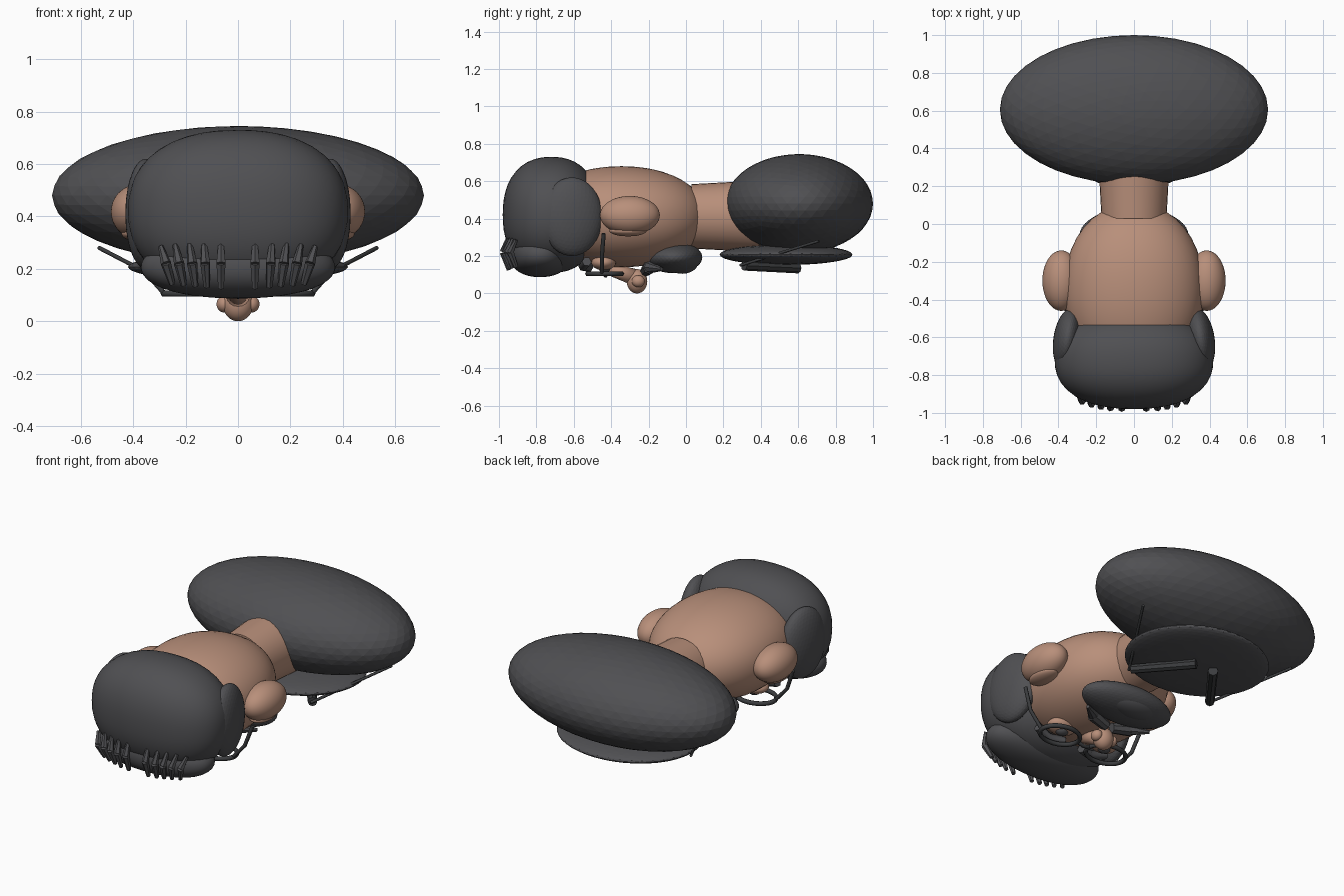
import bpy, bmesh, math
from mathutils import Vector

if "Cube" in bpy.data.objects:
    bpy.data.objects.remove(bpy.data.objects["Cube"])


def material(name, rgb):
    m = bpy.data.materials.new(name)
    m.diffuse_color = (*rgb, 1)
    m.use_nodes = True
    m.node_tree.nodes["Principled BSDF"].inputs["Base Color"].default_value = m.diffuse_color
    return m


SKIN = material("skin", (0.48, 0.275, 0.195))
DARK = material("charcoal", (0.08, 0.08, 0.086))
BLACK = material("frame_black", (0.045, 0.047, 0.05))


def finish(name, bm, mat, smooth=True):
    me = bpy.data.meshes.new(name)
    bmesh.ops.recalc_face_normals(bm, faces=bm.faces)
    bm.to_mesh(me)
    bm.free()
    for p in me.polygons:
        p.use_smooth = smooth
    me.materials.append(mat)
    ob = bpy.data.objects.new(name, me)
    bpy.context.collection.objects.link(ob)
    return ob


def blob(name, c, r, mat, power=2.0, smooth=True, turn=0.0):
    """Ellipsoid, made boxier by a power above 2."""
    bm = bmesh.new()
    bmesh.ops.create_icosphere(bm, subdivisions=4, radius=1)
    for v in bm.verts:
        d = v.co.normalized()
        k = sum(abs(a) ** power for a in d) ** (-1 / power)
        p = Vector((d.x * k * r[0], d.y * k * r[1], d.z * k * r[2]))
        ca, sa = math.cos(turn), math.sin(turn)
        v.co = Vector((p.x * ca - p.y * sa + c[0], p.x * sa + p.y * ca + c[1], p.z + c[2]))
    return finish(name, bm, mat, smooth)


def rod(name, a, b, r1, r2, mat, sides=8, smooth=False):
    a, b = Vector(a), Vector(b)
    bm = bmesh.new()
    bmesh.ops.create_cone(bm, cap_ends=True, segments=sides, radius1=r1, radius2=r2,
                          depth=(b - a).length)
    q = (b - a).to_track_quat('Z', 'Y')
    for v in bm.verts:
        v.co = q @ v.co + (a + b) / 2
    ob = finish(name, bm, mat, smooth)
    return ob


def wire(name, pts, radius, mat, closed=False):
    cu = bpy.data.curves.new(name, 'CURVE')
    cu.dimensions = '3D'
    cu.bevel_depth = radius
    cu.bevel_resolution = 1
    cu.use_fill_caps = True
    s = cu.splines.new('POLY')
    s.points.add(len(pts) - 1)
    for p, co in zip(s.points, pts):
        p.co = (*co, 1)
    s.use_cyclic_u = closed
    cu.materials.append(mat)
    ob = bpy.data.objects.new(name, cu)
    bpy.context.collection.objects.link(ob)
    return ob


# Torso, neck and head
blob("torso", (0, 0.605, 0.48), (0.71, 0.395, 0.265), DARK, smooth=False)
blob("shirt_front", (0, 0.535, 0.207), (0.42, 0.355, 0.055), DARK, smooth=False)
neck = rod("neck", (0, 0.03, 0.412), (0, 0.45, 0.412), 0.172, 0.195, SKIN, 32, True)
bpy.context.view_layer.objects.active = neck
neck.select_set(True)
bpy.ops.object.shade_smooth_by_angle()
blob("head", (0, -0.345, 0.41), (0.37, 0.455, 0.27), SKIN, 2.1)

# Hair cap, fringe roll and strands
blob("hair_cap", (0, -0.72, 0.42), (0.42, 0.26, 0.31), DARK, 2.3)
blob("hair_fringe", (0, -0.78, 0.207), (0.37, 0.165, 0.12), DARK, 2.2)

# Nose
blob("nose_tip", (0, -0.262, 0.065), (0.058, 0.055, 0.065), SKIN)
rod("nose_bridge", (0, -0.44, 0.14), (0, -0.27, 0.085), 0.03, 0.045, SKIN, 16, True)

# Beard
blob("beard", (0, -0.065, 0.193), (0.29, 0.152, 0.085), DARK, smooth=False)
blob("chin_tuft", (0, -0.02, 0.165), (0.17, 0.085, 0.06), DARK)

# Bridge of the glasses
wire("glasses_bridge", [(-0.04, -0.43, 0.105), (0, -0.43, 0.095), (0.04, -0.43, 0.105)],
     0.012, BLACK)

# Paired parts
for side, s in (("left", -1), ("right", 1)):
    blob(f"ear_{side}", (s * 0.385, -0.30, 0.418), (0.1, 0.16, 0.103), SKIN)
    blob(f"earlobe_{side}", (s * 0.385, -0.31, 0.335), (0.06, 0.1, 0.03), SKIN)
    blob(f"side_hair_{side}", (s * 0.352, -0.61, 0.41), (0.075, 0.165, 0.21), DARK,
         smooth=False, turn=s * 0.15)
    blob(f"nostril_{side}", (s * 0.052, -0.255, 0.065), (0.03, 0.035, 0.032), SKIN)
    blob(f"eyelid_{side}", (s * 0.15, -0.44, 0.165), (0.085, 0.065, 0.042), SKIN)
    blob(f"eye_{side}", (s * 0.15, -0.435, 0.135), (0.038, 0.032, 0.025), DARK)
    wire(f"eyebrow_{side}", [(s * 0.06, -0.52, 0.14), (s * 0.15, -0.55, 0.145),
                             (s * 0.24, -0.53, 0.17)], 0.026, DARK)
    # Moustache half, in two strokes
    rod(f"moustache_{side}", (s * 0.02, -0.215, 0.12), (s * 0.13, -0.195, 0.14),
        0.03, 0.036, DARK, 8)
    rod(f"moustache_tip_{side}", (s * 0.12, -0.195, 0.14), (s * 0.22, -0.13, 0.13),
        0.034, 0.01, DARK, 8)
    # Glasses rim and temple arm
    ring = [(s * 0.163 + 0.12 * math.cos(t), -0.435 + 0.092 * math.sin(t), 0.105)
            for t in (i * math.tau / 28 for i in range(28))]
    wire(f"glasses_rim_{side}", ring, 0.013, BLACK, True)
    wire(f"glasses_arm_{side}", [(s * 0.28, -0.45, 0.105), (s * 0.36, -0.45, 0.195),
                                 (s * 0.405, -0.44, 0.32)], 0.011, BLACK)
    # Lapel bars and seams under the chest
    rod(f"lapel_{side}", (s * 0.28, 0.31, 0.148), (s * 0.06, 0.6, 0.135),
        0.026, 0.028, BLACK, 8)
    wire(f"seam_{side}", [(s * 0.28, 0.29, 0.15), (s * 0.53, 0.71, 0.28)], 0.008, BLACK)
    # Fringe strands fanning out from the middle
    for i, x in enumerate((0.065, 0.125, 0.175, 0.225, 0.275)):
        y = -0.968 + 0.85 * (x - 0.065) ** 2
        top = (s * (x + 0.01 * i * 0.5), y + 0.022, 0.31 - 0.006 * i)
        mid = (s * x, y - 0.008, 0.22)
        low = (s * (x - 0.012 * i * 0.5), y + 0.022, 0.125 + 0.004 * i)
        rod(f"strand_top_{side}_{i + 1}", mid, top, 0.02, 0.01, DARK, 6)
        rod(f"strand_low_{side}_{i + 1}", mid, low, 0.02, 0.012, DARK, 6)
